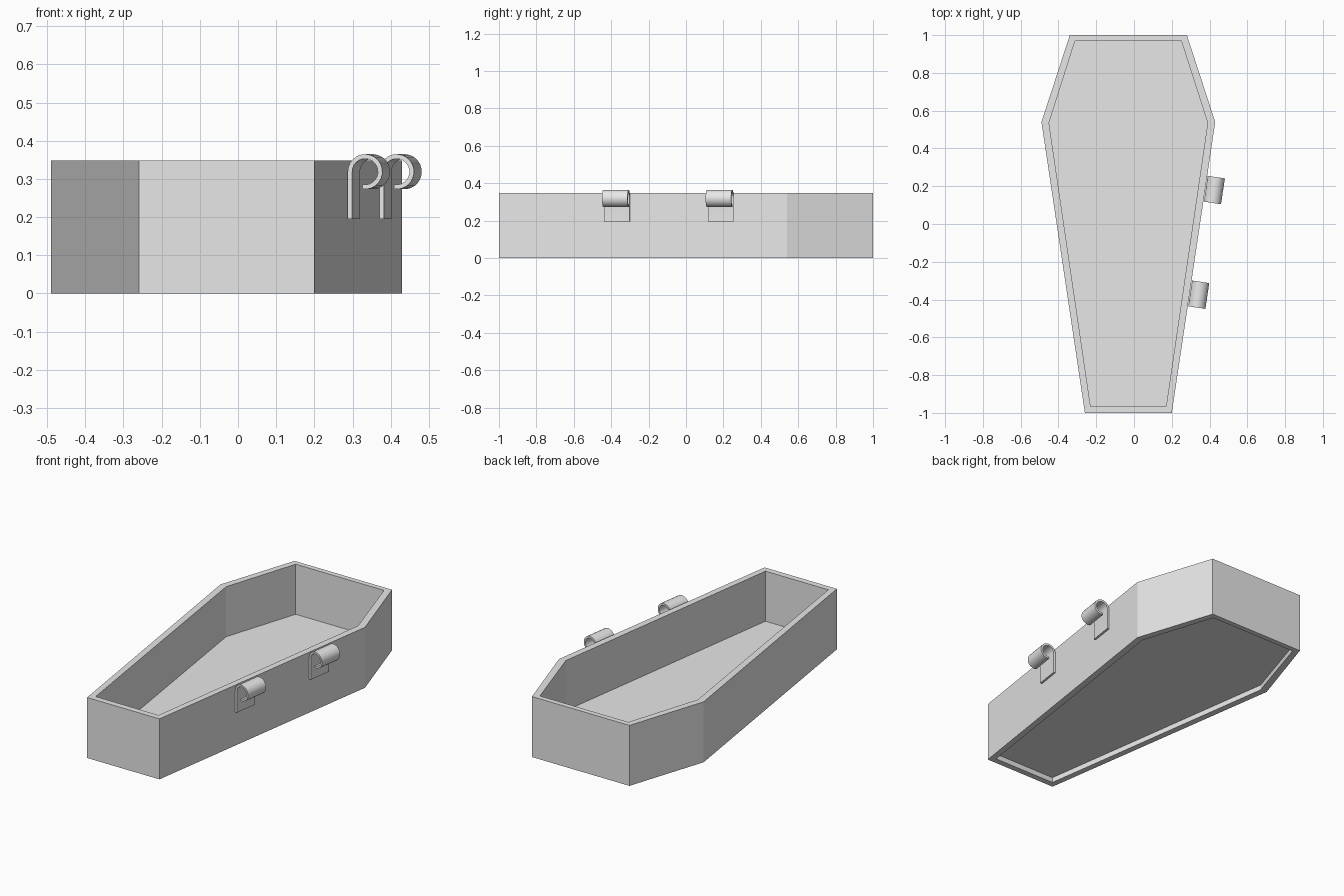
import bpy, bmesh, math
from mathutils import Vector

if "Cube" in bpy.data.objects:
    bpy.data.objects.remove(bpy.data.objects["Cube"], do_unlink=True)

# One plain grey for everything
grey = bpy.data.materials.new("plain_grey")
grey.use_nodes = True
COLOUR = (0.8, 0.8, 0.8, 1)
grey.diffuse_color = COLOUR
grey.node_tree.nodes["Principled BSDF"].inputs["Base Color"].default_value = COLOUR

OUTER = [(-0.26, -1), (0.20, -1), (0.43, 0.54), (0.28, 1), (-0.34, 1), (-0.49, 0.54)]
INNER = [(-0.23, -0.965), (0.17, -0.965), (0.39, 0.535), (0.25, 0.97), (-0.312, 0.97), (-0.45, 0.535)]
HEIGHT = 0.348


def finish(bm, name):
    bmesh.ops.recalc_face_normals(bm, faces=bm.faces)
    mesh = bpy.data.meshes.new(name)
    bm.to_mesh(mesh)
    bm.free()
    obj = bpy.data.objects.new(name, mesh)
    bpy.context.collection.objects.link(obj)
    mesh.materials.append(grey)
    return obj


def ring(bm, points, z):
    return [bm.verts.new((x, y, z)) for x, y in points]


def bridge(bm, a, b):
    for i in range(len(a)):
        j = (i + 1) % len(a)
        bm.faces.new((a[i], a[j], b[j], b[i]))


# Six-sided wall, open at top and bottom
bm = bmesh.new()
loops = [ring(bm, OUTER, 0), ring(bm, OUTER, HEIGHT), ring(bm, INNER, HEIGHT), ring(bm, INNER, 0)]
for k in range(4):
    bridge(bm, loops[k], loops[(k + 1) % 4])
finish(bm, "box_walls")

# Floor slab, raised a little above the bottom rim
bm = bmesh.new()
low, high = ring(bm, INNER, 0.03), ring(bm, INNER, 0.06)
bridge(bm, low, high)
bm.faces.new(low)
bm.faces.new(high)
finish(bm, "floor")

# Hinges: a flat leaf that curls over into a knuckle
along = (Vector((*OUTER[2], 0)) - Vector((*OUTER[1], 0))).normalized()
out = Vector((along.y, -along.x, 0))
RADIUS, THICK, CENTRE_Z, LEAF_BOTTOM, HALF = 0.046, 0.012, 0.319, 0.195, 0.069


def hinge_profile():
    """Outer line followed by the inner line back, as (outward, height)."""
    centre = 0.003 + RADIUS
    angles = [math.radians(180 - 280 * i / 18) for i in range(19)]

    def line(r):
        return [(centre - r, LEAF_BOTTOM)] + [
            (centre + r * math.cos(a), CENTRE_Z + r * math.sin(a)) for a in angles]
    return line(RADIUS), line(RADIUS - THICK)


def hinge(name, y):
    t = (y - OUTER[1][1]) / along.y
    base = Vector((*OUTER[1], 0)) + along * t
    bm = bmesh.new()
    outer, inner = hinge_profile()
    sides = []
    for s in (-HALF, HALF):
        sides.append([[bm.verts.new(base + along * s + out * u + Vector((0, 0, z))) for u, z in line]
                      for line in (outer, inner)])
    (ao, ai), (bo, bi) = sides
    for k in range(len(ao) - 1):
        bm.faces.new((ao[k], ao[k + 1], bo[k + 1], bo[k]))
        bm.faces.new((ai[k], ai[k + 1], bi[k + 1], bi[k]))
        bm.faces.new((ao[k], ao[k + 1], ai[k + 1], ai[k]))
        bm.faces.new((bo[k], bo[k + 1], bi[k + 1], bi[k]))
    for k in (0, -1):
        bm.faces.new((ao[k], ai[k], bi[k], bo[k]))
    obj = finish(bm, name)
    bpy.ops.object.select_all(action="DESELECT")
    obj.select_set(True)
    bpy.context.view_layer.objects.active = obj
    bpy.ops.object.shade_smooth_by_angle(angle=math.radians(40))


hinge("front_hinge", -0.367)
hinge("back_hinge", 0.187)
